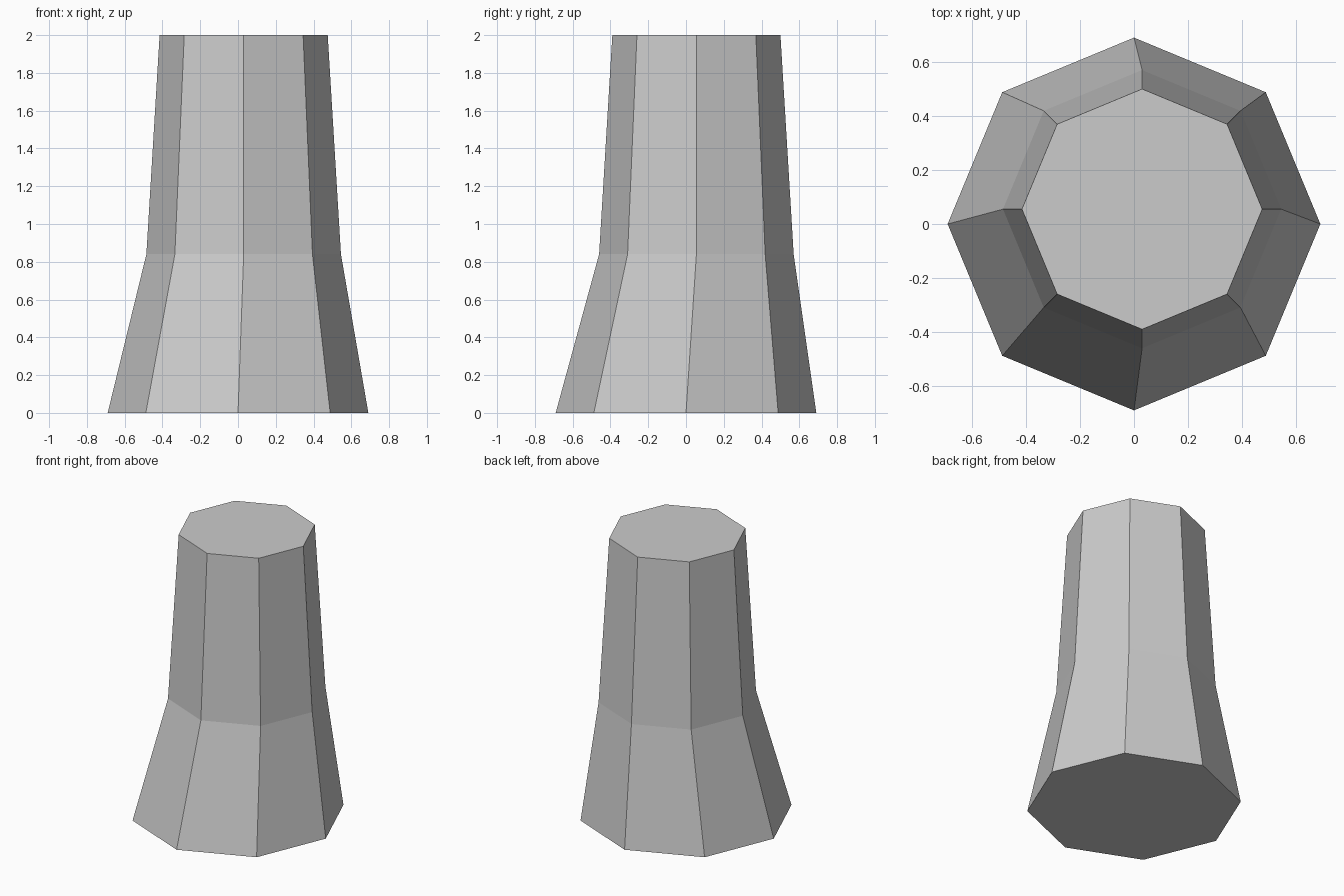
import bpy, bmesh
from math import cos, sin, pi

cube = bpy.data.objects.get("Cube")
if cube:
    bpy.data.objects.remove(cube, do_unlink=True)

SIDES = 8
# Each ring: centre x, centre y, height, radius
RINGS = [
    (0.0, 0.0, 0.0, 0.69),
    (0.03, 0.055, 0.84, 0.515),
    (0.03, 0.055, 2.0, 0.445),
]

# Plain grey material
grey = bpy.data.materials.new("plain_grey")
grey.use_nodes = True
colour = (0.6, 0.6, 0.6, 1.0)
grey.diffuse_color = colour
grey.node_tree.nodes["Principled BSDF"].inputs["Base Color"].default_value = colour

# Eight-sided tapering column with a flared foot
bm = bmesh.new()
loops = []
for cx, cy, z, r in RINGS:
    angles = [2 * pi * i / SIDES for i in range(SIDES)]
    loops.append([bm.verts.new((cx + r * cos(a), cy + r * sin(a), z)) for a in angles])

for lower, upper in zip(loops, loops[1:]):
    for i in range(SIDES):
        j = (i + 1) % SIDES
        bm.faces.new((lower[i], lower[j], upper[j], upper[i]))

# Flat base and top
bm.faces.new(list(reversed(loops[0])))
bm.faces.new(loops[-1])

mesh = bpy.data.meshes.new("flared_column")
bm.to_mesh(mesh)
bm.free()
mesh.materials.append(grey)
column = bpy.data.objects.new("flared_column", mesh)
bpy.context.collection.objects.link(column)
